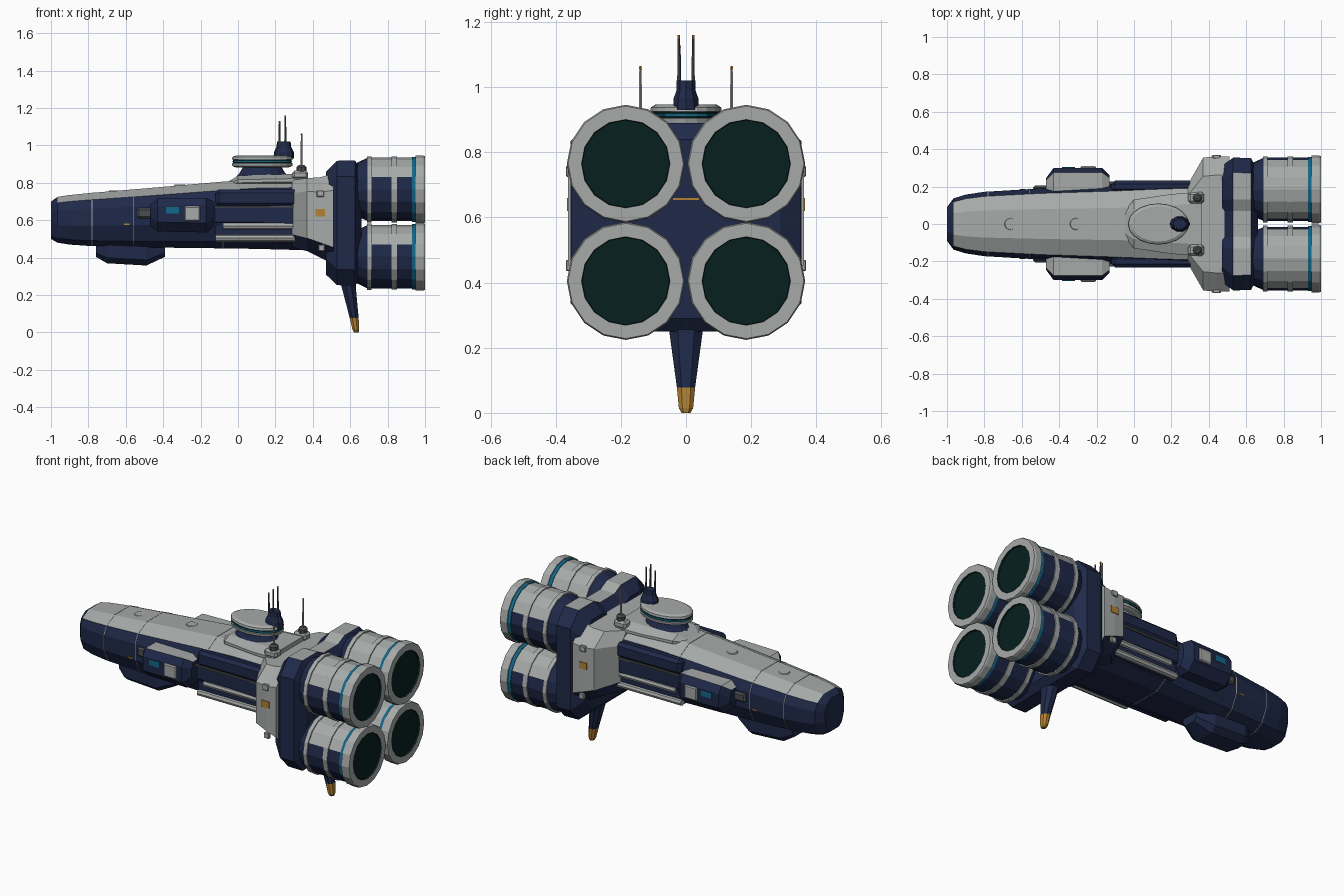
import bpy, bmesh, math
from mathutils import Vector

if "Cube" in bpy.data.objects:
    bpy.data.objects.remove(bpy.data.objects["Cube"])

def mat(name, r, g, b):
    m = bpy.data.materials.new(name)
    m.diffuse_color = (r, g, b, 1)
    m.use_nodes = True
    m.node_tree.nodes["Principled BSDF"].inputs["Base Color"].default_value = m.diffuse_color
    return m

NAVY, GREY, DARK, CYAN, GOLD, STEEL = range(6)
MATS = [mat("navy", .0135, .022, .066), mat("light grey", .38, .40, .39),
        mat("dark teal", .002, .014, .0135), mat("cyan", .006, .135, .25),
        mat("gold", .45, .225, .032), mat("dark grey", .07, .075, .08)]

def finish(name, bm, rule, mirror=False):
    """rule: a material number, or a function of (face centre, face normal)"""
    bmesh.ops.recalc_face_normals(bm, faces=bm.faces)
    for f in bm.faces:
        f.material_index = rule(f.calc_center_median(), f.normal) if callable(rule) else rule
    me = bpy.data.meshes.new(name)
    bm.to_mesh(me)
    bm.free()
    for m in MATS:
        me.materials.append(m)
    ob = bpy.data.objects.new(name, me)
    bpy.context.collection.objects.link(ob)
    if mirror:
        md = ob.modifiers.new("mirror", 'MIRROR')
        md.use_axis = (False, True, False)
    return ob

def loft(name, loops, rule, mirror=False):
    bm = bmesh.new()
    rings = [[bm.verts.new(p) for p in loop] for loop in loops]
    n = len(rings[0])
    for a, b in zip(rings, rings[1:]):
        for i in range(n):
            bm.faces.new((a[i], a[(i + 1) % n], b[(i + 1) % n], b[i]))
    bm.faces.new(rings[0])
    bm.faces.new(rings[-1])
    return finish(name, bm, rule, mirror)

def box(name, x, y, z, rule, bevel=0, mirror=False):
    """x, y, z are (low, high) pairs"""
    bm = bmesh.new()
    bmesh.ops.create_cube(bm, size=1)
    for v in bm.verts:
        v.co = Vector([(r[0] + r[1]) / 2 + c * (r[1] - r[0]) for r, c in zip((x, y, z), v.co)])
    if bevel:
        bmesh.ops.bevel(bm, geom=bm.edges[:], offset=bevel, segments=1, affect='EDGES')
    return finish(name, bm, rule, mirror)

def ring(cx, cy, z, rx, ry, n):
    return [(cx + rx * math.cos(2 * math.pi * i / n), cy + ry * math.sin(2 * math.pi * i / n), z) for i in range(n)]

def tower(name, cx, cy, levels, n, rule, mirror=False):
    """vertical stack of ellipses: (z, rx, ry)"""
    return loft(name, [ring(cx, cy, z, rx, ry, n) for z, rx, ry in levels], rule, mirror)

def sym(x, half):
    """mirror a half section of (y, z) points into a full loop"""
    return [(x, y, z) for y, z in half] + [(x, -y, z) for y, z in reversed(half)]

def octagon(x, w, z0, z1, cy, cz):
    return sym(x, [(w - cy, z1), (w, z1 - cz), (w, z0 + cz), (w - cy, z0)])

# main hull
def hull_section(x, w, zt, zb):
    h = zt - zb
    return sym(x, [(.42 * w, zt), (.86 * w, zt - .13 * h), (w, zt - .3 * h),
                   (w, zb + .38 * h), (.78 * w, zb + .1 * h), (.45 * w, zb)])
loft("hull", [hull_section(*s) for s in (
    (-1, .09, .70, .50), (-.965, .137, .725, .48), (-.9, .157, .735, .47), (-.8, .172, .745, .463),
    (-.5, .19, .77, .455), (-.1, .205, .805, .45), (.1, .215, .82, .447), (.36, .225, .825, .44))],
    lambda c, n: GREY if n.z > .7 and c.x > -.97 else NAVY)
# thin panel seams around the hull
for x, w, zt, zb in ((-.78, .173, .747, .463), (-.56, .187, .765, .457), (-.08, .2055, .807, .45)):
    loft("hull_seam", [hull_section(x + d, w + .0015, zt + .0015, zb - .001) for d in (-.002, .002)], GREY)
# round deck hatches
for x, z in ((-.66, .757), (-.31, .788)):
    tower("deck_hatch", x, 0, [(z - .008, .035, .035), (z + .002, .03, .03)], 12, GREY)

# stern collar and engine block
loft("stern_collar", [octagon(.29, .215, .455, .815, .06, .07), octagon(.37, .355, .435, .825, .1, .07),
                      octagon(.44, .362, .40, .83, .1, .08), octagon(.51, .362, .365, .85, .1, .09)],
     lambda c, n: NAVY if n.z < -.3 else GREY)

def block_section(x, w, z0, z1):
    """chamfered block with a shallow notch along the top"""
    return sym(x, [(.07, z1 - .03), (.13, z1), (w - .08, z1), (w, z1 - .085),
                   (w, z0 + .085), (w - .08, z0), (.13, z0), (.07, z0)])
loft("engine_block", [block_section(.47, .31, .31, .86), block_section(.53, .355, .253, .918),
                      block_section(.625, .353, .25, .92), block_section(.66, .29, .29, .87)],
     lambda c, n: GREY if n.z > .75 else NAVY)
box("collar_gold_plate", (.415, .465), (.355, .366), (.62, .66), GOLD, 0, True)
box("collar_upper_hatch", (.42, .46), (.35, .369), (.725, .76), GREY, .004, True)
box("collar_lower_hatch", (.43, .465), (.35, .369), (.435, .47), GREY, .004, True)
box("stern_gold_strip", (.655, .664), (-.04, .04), (.653, .66), GOLD)

# four engines, turned profiles: (x, radius, colour of the band that follows; None = split grey over navy)
PROFILE = [(.62, .135, NAVY), (.69, .168, GREY), (.69, .177, GREY), (.715, .177, GREY), (.715, .17, None),
           (.82, .17, GREY), (.82, .176, GREY), (.85, .176, GREY), (.85, .17, None), (.93, .17, CYAN),
           (.93, .174, CYAN), (.95, .174, GREY), (.95, .181, GREY), (.99, .181, GREY), (1, .177, GREY),
           (1, .136, DARK), (.99, .134, DARK)]
SIDES = 16
for name, cz in (("upper_engine", .765), ("lower_engine", .405)):
    bm = bmesh.new()
    loops = [[bm.verts.new((x, .185 + r * math.sin(2 * math.pi * i / SIDES), cz + r * math.cos(2 * math.pi * i / SIDES)))
              for i in range(SIDES)] for x, r, _ in PROFILE]
    colour = {}
    for (x, r, c), a, b in zip(PROFILE, loops, loops[1:]):
        for i in range(SIDES):
            f = bm.faces.new((a[i], a[(i + 1) % SIDES], b[(i + 1) % SIDES], b[i]))
            up = math.cos(2 * math.pi * (i + .5) / SIDES)
            colour[f] = c if c is not None else (GREY if up > .35 else NAVY)
    colour[bm.faces.new(loops[0])] = NAVY
    colour[bm.faces.new(loops[-1])] = DARK
    order = [colour[f] for f in bm.faces]
    ob = finish(name, bm, 0, True)
    for p, c in zip(ob.data.polygons, order):
        p.material_index = c

# ventral fin with gold tip
def fin_ring(z, x0, x1, w):
    c = (x1 - x0) * .3
    return [(x0, w * .5, z), (x0 + c, w, z), (x1 - c, w, z), (x1, w * .5, z),
            (x1, -w * .5, z), (x1 - c, -w, z), (x0 + c, -w, z), (x0, -w * .5, z)]
loft("ventral_fin", [fin_ring(.30, .54, .63, .056), fin_ring(.24, .555, .63, .05), fin_ring(.078, .597, .645, .028),
                     fin_ring(.015, .612, .648, .022), fin_ring(0, .62, .645, .014)],
     lambda c, n: GOLD if c.z < .078 else NAVY)

# bridge: dais, neck and saucer
loft("bridge_dais", [octagon(-.05, .07, .78, .808, .02, .01), octagon(.0, .13, .78, .838, .05, .02),
                     octagon(.2, .16, .78, .845, .06, .025), octagon(.36, .17, .78, .85, .06, .025)], GREY)
tower("bridge_neck", .13, 0, [(.82, .15, .11), (.855, .12, .085), (.89, .10, .07)], 16, NAVY)
tower("bridge_saucer", .13, 0, [(.882, .14, .095), (.89, .16, .108), (.904, .163, .11), (.906, .157, .105),
      (.924, .157, .105), (.926, .163, .11), (.938, .16, .108), (.947, .14, .094)], 20,
      lambda c, n: DARK if .905 < c.z < .925 and abs(n.z) < .5 else GREY)
tower("bridge_window_strip", .13, 0, [(.911, .16, .1075), (.918, .16, .1075)], 20, CYAN)
tower("bridge_mast", .245, 0, [(.93, .055, .042), (.965, .053, .04), (.99, .04, .031), (1.02, .036, .03)], 10, NAVY)

# antennas
def antenna(name, x, y, z0, z1, rule, mirror=False):
    tower(name, x, y, [(z0, .006, .006), (z0 + .6 * (z1 - z0), .005, .005), (z1 - .01, .004, .004)], 6, rule, mirror)
    tower(name + "_tip", x, y, [(z1 - .01, .005, .005), (z1, .004, .004)], 6, GOLD, mirror)
antenna("rear_mast_antenna", .253, .022, 1.0, 1.16, STEEL, True)
antenna("front_mast_antenna", .222, -.02, 1.0, 1.13, STEEL)
box("sensor_base", (.29, .375), (.11, .17), (.82, .865), GREY, .012, True)
tower("sensor_drum", .34, .14, [(.86, .026, .026), (.885, .026, .026), (.895, .015, .015)], 8, STEEL, True)
antenna("sensor_antenna", .34, .14, .885, 1.065, GREY, True)

# side pods
def pod_section(x, w, z0, z1):
    return [(x, .16, z1), (x, .20 + w * .75, z1), (x, .20 + w, z1 - .04), (x, .20 + w, z0 + .05),
            (x, .20 + w * .5, z0), (x, .16, z0)]
loft("side_pod", [pod_section(-.47, .045, .57, .685), pod_section(-.43, .10, .54, .715),
                  pod_section(-.17, .10, .535, .72), pod_section(-.13, .06, .565, .70)],
     lambda c, n: GREY if n.z > .7 else NAVY, True)
box("pod_hatch", (-.287, -.203), (.29, .309), (.595, .675), GREY, .006, True)
box("pod_window", (-.385, -.315), (.295, .3035), (.635, .67), CYAN, 0, True)
box("pod_strut", (-.54, -.46), (.17, .205), (.61, .665), STEEL, .01, True)

# side rails and conduits between the pods and the collar
box("upper_side_fairing", (-.12, .33), (.17, .232), (.675, .765), NAVY, .018, True)
box("side_trench_panel", (-.13, .33), (.17, .218), (.585, .68), NAVY, .006, True)
box("trench_rail", (-.13, .33), (.19, .226), (.667, .677), STEEL, 0, True)
def conduit(name, z, r, x0, rule):
    loft(name, [[(x, .205 + r * math.cos(math.pi * i / 4), z + r * math.sin(math.pi * i / 4)) for i in range(8)]
                for x in (x0, .33)], rule, True)
conduit("upper_conduit", .57, .02, -.08, GREY)
conduit("lower_conduit", .505, .02, -.12, GREY)
box("conduit_backing", (-.12, .33), (.17, .209), (.49, .575), NAVY, 0, True)

# chin pod under the bow
loft("chin_pod", [octagon(-.76, .06, .405, .50, .02, .02), octagon(-.70, .095, .37, .50, .035, .03),
                  octagon(-.49, .095, .358, .50, .035, .03), octagon(-.39, .055, .405, .50, .02, .02)], NAVY)
box("hull_gold_mark", (-.61, -.58), (.184, .188), (.575, .582), GOLD, 0, True)
